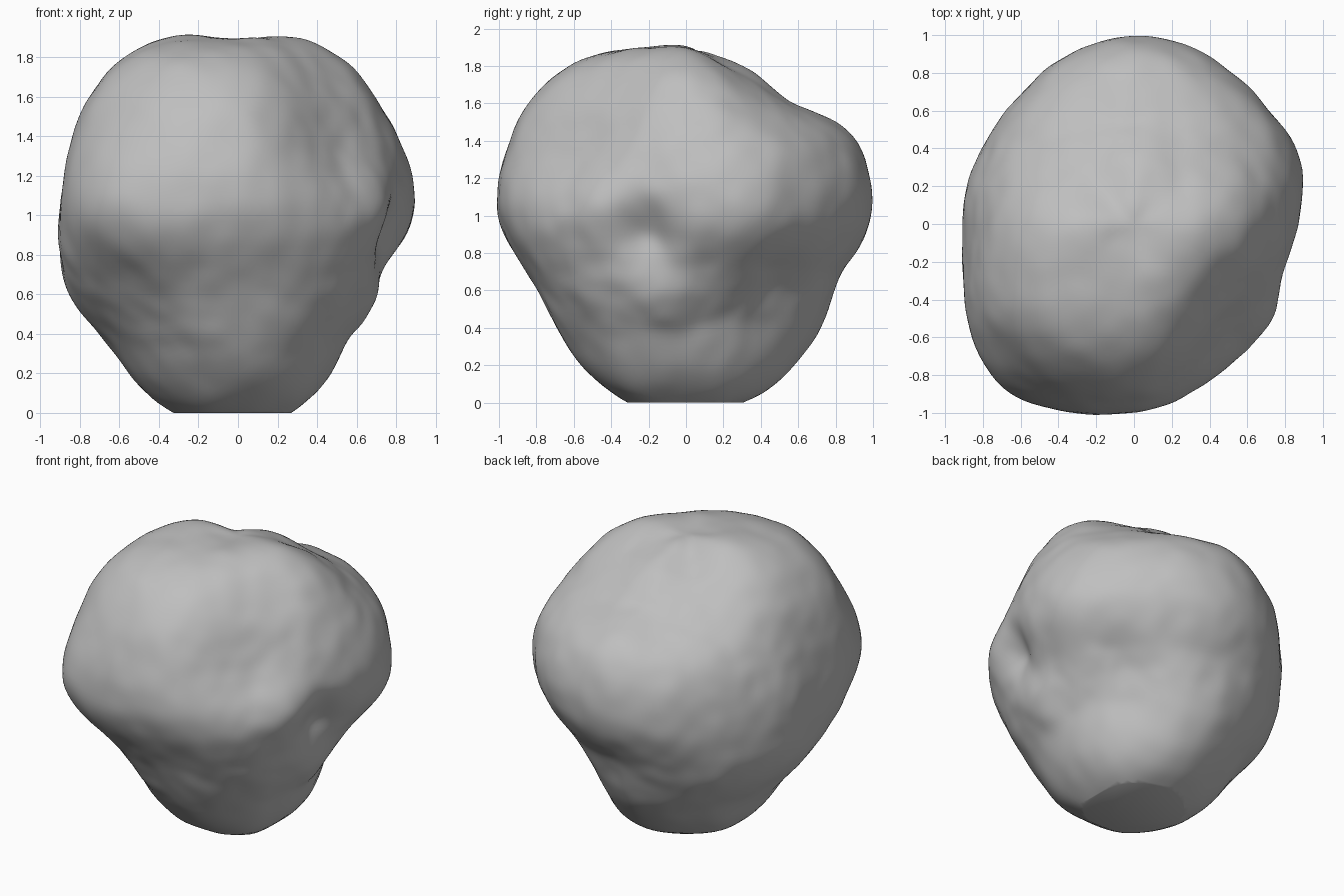
import bpy, bmesh, math
from mathutils import Vector, noise

if "Cube" in bpy.data.objects:
    bpy.data.objects.remove(bpy.data.objects["Cube"], do_unlink=True)

CENTRE = Vector((0, 0, 1))

# Radius of the rock by heading (every 45 degrees from +x, anticlockwise),
# each listed from straight down to straight up in equal steps
PROFILES = [
    [1.08, 0.99, 0.80, 0.78, 0.86, 0.89, 0.92, 0.94, 0.885],
    [1.08, 1.01, 0.80, 0.81, 0.92, 0.95, 0.87, 0.86, 0.885],
    [1.08, 1.03, 0.95, 0.88, 0.99, 0.98, 0.82, 0.85, 0.885],
    [1.08, 1.03, 0.94, 0.93, 0.91, 0.89, 0.83, 0.83, 0.885],
    [1.08, 1.04, 0.93, 0.94, 0.90, 0.90, 0.95, 0.96, 0.885],
    [1.08, 1.03, 0.91, 0.95, 1.08, 1.07, 1.06, 0.97, 0.885],
    [1.08, 1.03, 0.93, 0.89, 0.99, 1.01, 1.02, 0.95, 0.885],
    [1.08, 1.03, 0.89, 0.86, 0.88, 0.80, 0.87, 0.94, 0.885],
]

# Lobes and hollows: heading, elevation, angular size (degrees), height
LUMPS = [
    (22, 1, 17, 0.055), (-16, -6, 12, -0.11), (-33, 1, 12, 0.02),
    (45, -28, 13, -0.045), (-34, -13, 12, -0.02), (-10, -35, 12, 0.04),
    (92, 34, 14, 0.035), (230, -26, 14, -0.03), (-35, 14, 14, 0.03),
    (6, 60, 14, 0.015), (237, 3, 14, 0.02), (200, 5, 15, -0.025),
    (168, 0, 11, 0.02),
]


def aim(heading, elevation):
    a, e = math.radians(heading), math.radians(elevation)
    return Vector((math.cos(a) * math.cos(e), math.sin(a) * math.cos(e), math.sin(e)))


def smooth_mix(p, q, r, s, t):
    """Cubic curve from q to r with neighbours p and s."""
    return q + 0.5 * t * (r - p + t * (2*p - 5*q + 4*r - s + t * (3*(q - r) + s - p)))


def profile_radius(column, level):
    i = min(int(level), 7)
    pick = lambda k: column[max(0, min(8, k))]
    return smooth_mix(pick(i - 1), pick(i), pick(i + 1), pick(i + 2), level - i)


def rock_radius(d):
    turn = (math.atan2(d.y, d.x) / math.tau * 8) % 8
    level = (math.asin(max(-1, min(1, d.z))) / math.pi + 0.5) * 8
    i = int(turn)
    near = [profile_radius(PROFILES[(i + k) % 8], level) for k in (-1, 0, 1, 2)]
    radius = smooth_mix(*near, turn - i)
    for axis, size, height in lumps:
        radius += height * math.exp(-(d.angle(axis) / size) ** 2)
    # Weathered surface
    radius += 0.010 * noise.noise(d * 3.2) + 0.006 * noise.noise(d * 7)
    return radius


lumps = [(aim(h, e), math.radians(s), amount) for h, e, s, amount in LUMPS]

# Boulder: shaped ball, sliced flat underneath
bm = bmesh.new()
bmesh.ops.create_icosphere(bm, subdivisions=6, radius=1)
for v in bm.verts:
    d = v.co.normalized()
    v.co = CENTRE + d * rock_radius(d)
cut = bmesh.ops.bisect_plane(bm, geom=bm.verts[:] + bm.edges[:] + bm.faces[:],
                             plane_co=(0, 0, 0), plane_no=(0, 0, 1), clear_inner=True)
rim = [e for e in cut["geom_cut"] if isinstance(e, bmesh.types.BMEdge)]
bmesh.ops.holes_fill(bm, edges=rim, sides=0)
bmesh.ops.recalc_face_normals(bm, faces=bm.faces[:])

mesh = bpy.data.meshes.new("boulder")
bm.to_mesh(mesh)
bm.free()
boulder = bpy.data.objects.new("boulder", mesh)
bpy.context.collection.objects.link(boulder)

# Stone colour
stone = bpy.data.materials.new("grey stone")
stone.use_nodes = True
colour = (0.52, 0.52, 0.52, 1)
stone.diffuse_color = colour
stone.node_tree.nodes["Principled BSDF"].inputs["Base Color"].default_value = colour
mesh.materials.append(stone)

bpy.context.view_layer.objects.active = boulder
boulder.select_set(True)
bpy.ops.object.shade_smooth_by_angle(angle=math.radians(40))
